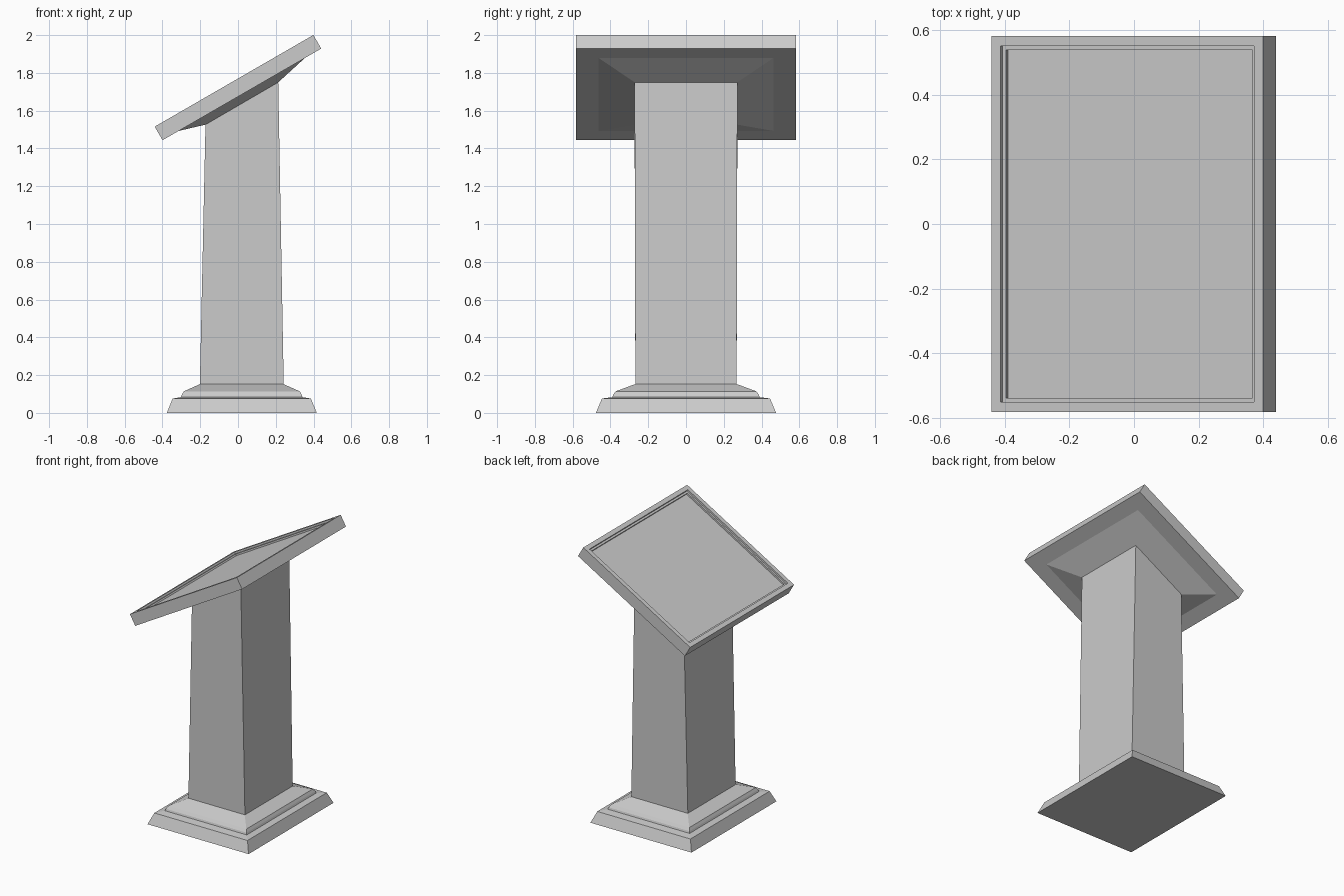
import bpy, bmesh, math
from mathutils import Matrix, Vector

if "Cube" in bpy.data.objects:
    bpy.data.objects.remove(bpy.data.objects["Cube"])


def loft(name, rings):
    """Closed flat-faced solid skinned through a stack of four-point rings."""
    bm = bmesh.new()
    loops = [[bm.verts.new(p) for p in ring] for ring in rings]
    for a, b in zip(loops, loops[1:]):
        for i in range(4):
            j = (i + 1) % 4
            bm.faces.new((a[i], a[j], b[j], b[i]))
    bm.faces.new(loops[0][::-1])
    bm.faces.new(loops[-1])
    bmesh.ops.recalc_face_normals(bm, faces=bm.faces)
    mesh = bpy.data.meshes.new(name)
    bm.to_mesh(mesh)
    bm.free()
    obj = bpy.data.objects.new(name, mesh)
    bpy.context.collection.objects.link(obj)
    return obj


def rect(x0, x1, hy, z0, z1=None):
    """Rectangle ring; z may differ between its left and right edges."""
    z1 = z0 if z1 is None else z1
    return [(x0, -hy, z0), (x1, -hy, z1), (x1, hy, z1), (x0, hy, z0)]


# Stepped base plinth: half x, half y, z
CX = 0.02
base_profile = [(0.397, 0.477, 0.0), (0.366, 0.445, 0.076), (0.322, 0.39, 0.083),
                (0.317, 0.386, 0.096), (0.307, 0.373, 0.114), (0.222, 0.27, 0.152)]
loft("base_plinth", [rect(CX - hx, CX + hx, hy, z) for hx, hy, z in base_profile])

# Tapered column with a slanted top, flaring out under the desk
loft("column", [
    rect(-0.202, 0.242, 0.268, 0.15),
    rect(-0.172, 0.213, 0.272, 1.526, 1.75),
    rect(-0.322, 0.362, 0.473, 1.491, 1.886),
])

# Tilted desk slab, with a rim and two steps down to the reading surface
L, HY, T = 0.485, 0.583, 0.083
desk_profile = [(0, -T), (0, 0), (0.031, 0), (0.031, -0.013), (0.044, -0.013), (0.044, -0.025)]
desk = loft("reading_desk", [rect(-L + i, L - i, HY - i, z) for i, z in desk_profile])
desk.data.transform(Matrix.Translation(Vector((-0.021, 0, 1.758)))
                    @ Matrix.Rotation(-math.radians(30), 4, 'Y'))
